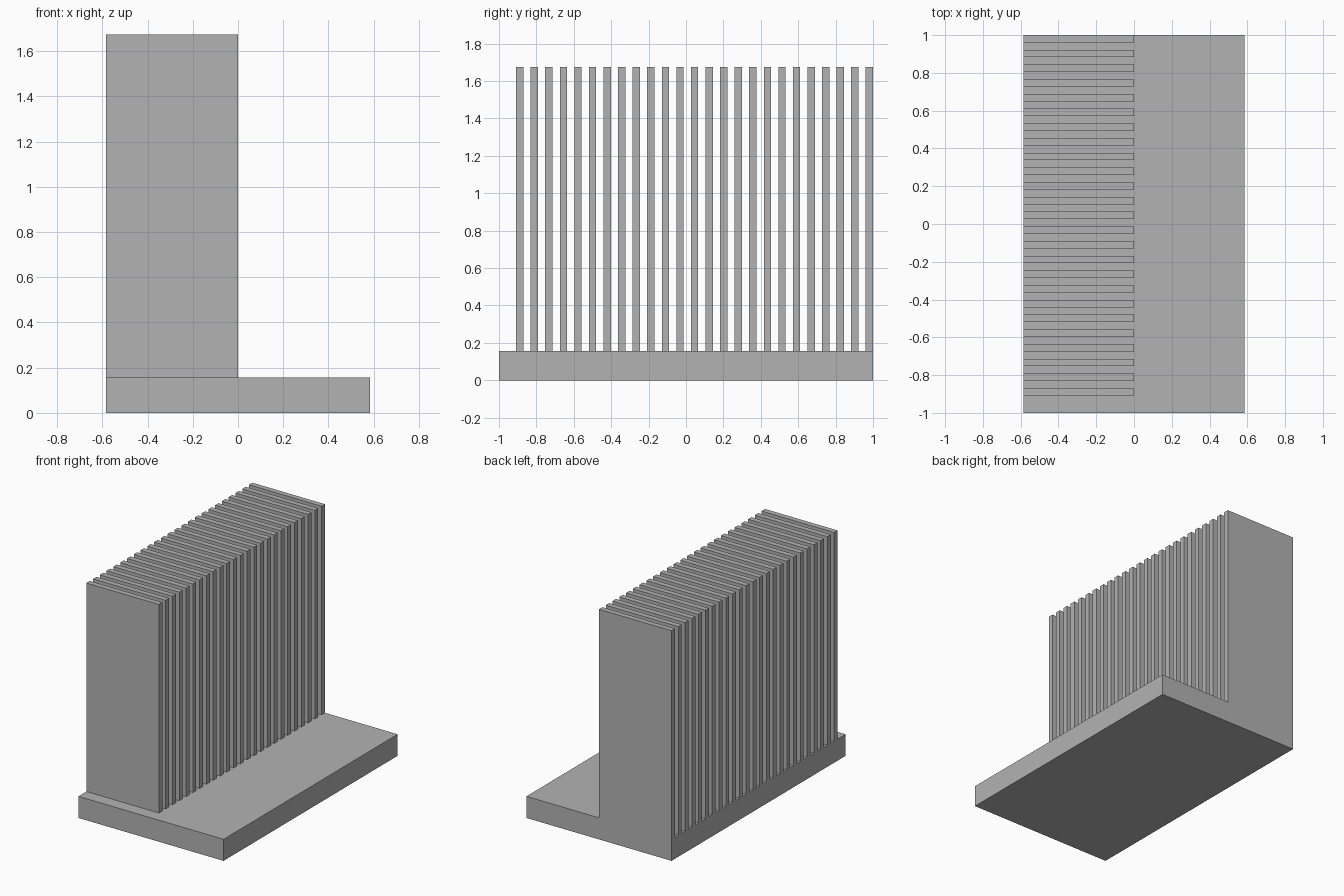
import bpy

if "Cube" in bpy.data.objects:
    bpy.data.objects.remove(bpy.data.objects["Cube"], do_unlink=True)

# Single plain grey
grey = bpy.data.materials.new("plain grey")
grey.use_nodes = True
colour = (0.45, 0.45, 0.45, 1)
grey.diffuse_color = colour
grey.node_tree.nodes["Principled BSDF"].inputs["Base Color"].default_value = colour

HALF_X = 0.584
BASE_TOP = 0.157
TOP = 1.674
FIN_COUNT = 25
FIN_WIDTH = 0.039
FIN_PITCH = 0.0779


def box(name, low, high):
    """Box spanning two opposite corners."""
    centre = [(a + b) / 2 for a, b in zip(low, high)]
    bpy.ops.mesh.primitive_cube_add(size=1, location=centre)
    obj = bpy.context.object
    obj.name = name
    obj.scale = [b - a for a, b in zip(low, high)]
    bpy.ops.object.transform_apply(location=False, rotation=False, scale=True)
    obj.data.materials.append(grey)
    return obj


# Flat base slab
box("base", (-HALF_X, -1, 0), (HALF_X, 1, BASE_TOP))

# Row of upright fins, the last one flush with the back edge
first_y = 1 - FIN_WIDTH - (FIN_COUNT - 1) * FIN_PITCH
fins = box("fins", (-HALF_X, first_y, BASE_TOP), (0, first_y + FIN_WIDTH, TOP))
array = fins.modifiers.new("fin row", 'ARRAY')
array.use_relative_offset = False
array.use_constant_offset = True
array.constant_offset_displace = (0, FIN_PITCH, 0)
array.count = FIN_COUNT
